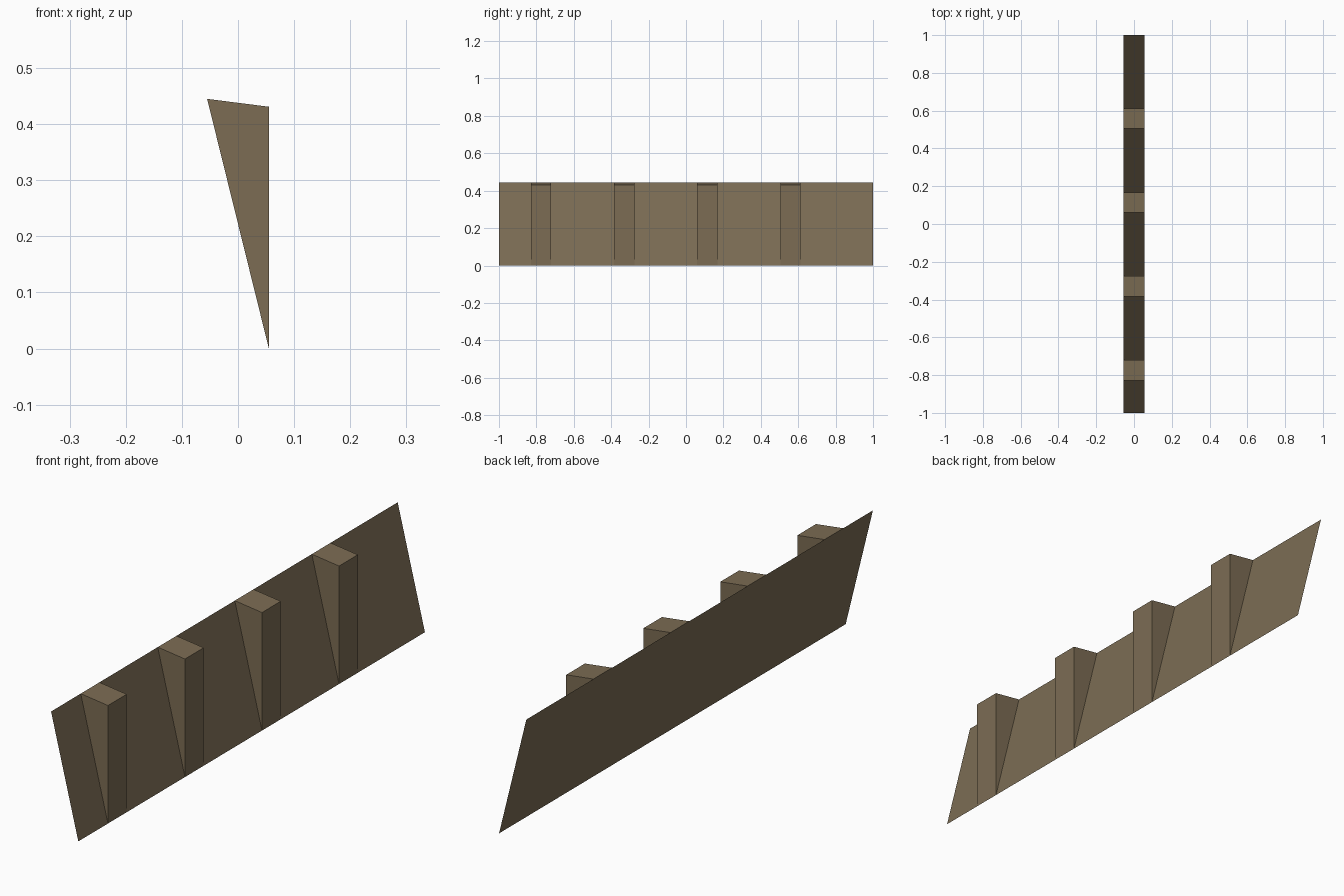
import bpy

if "Cube" in bpy.data.objects:
    bpy.data.objects.remove(bpy.data.objects["Cube"])

# one flat brown for the whole model
brown = bpy.data.materials.new("weathered brown")
brown.diffuse_color = (0.20, 0.15, 0.088, 1)
brown.use_nodes = True
brown.node_tree.nodes["Principled BSDF"].inputs["Base Color"].default_value = brown.diffuse_color

HALF_X, HEIGHT, SHOULDER = 0.055, 0.445, 0.431


def make(name, verts, faces):
    mesh = bpy.data.meshes.new(name)
    mesh.from_pydata(verts, [], faces)
    mesh.materials.append(brown)
    obj = bpy.data.objects.new(name, mesh)
    bpy.context.collection.objects.link(obj)
    return obj


# leaning sheet, facing up and to +x
make("leaning_panel",
     [(HALF_X, -1, 0), (HALF_X, 1, 0), (-HALF_X, 1, HEIGHT), (-HALF_X, -1, HEIGHT)],
     [(0, 1, 2, 3)])

# four wedge-shaped buttresses: triangular profile run along y, open against the panel
profile = [(HALF_X, 0), (HALF_X, SHOULDER), (-HALF_X, HEIGHT)]
WIDTH, SPACING, START = 0.108, 0.4445, -0.829
for i in range(4):
    y0 = START + i * SPACING
    verts = [(x, y, z) for y in (y0, y0 + WIDTH) for x, z in profile]
    make(f"buttress_{i + 1}", verts,
         [(0, 1, 2), (5, 4, 3), (0, 3, 4, 1), (1, 4, 5, 2)])
